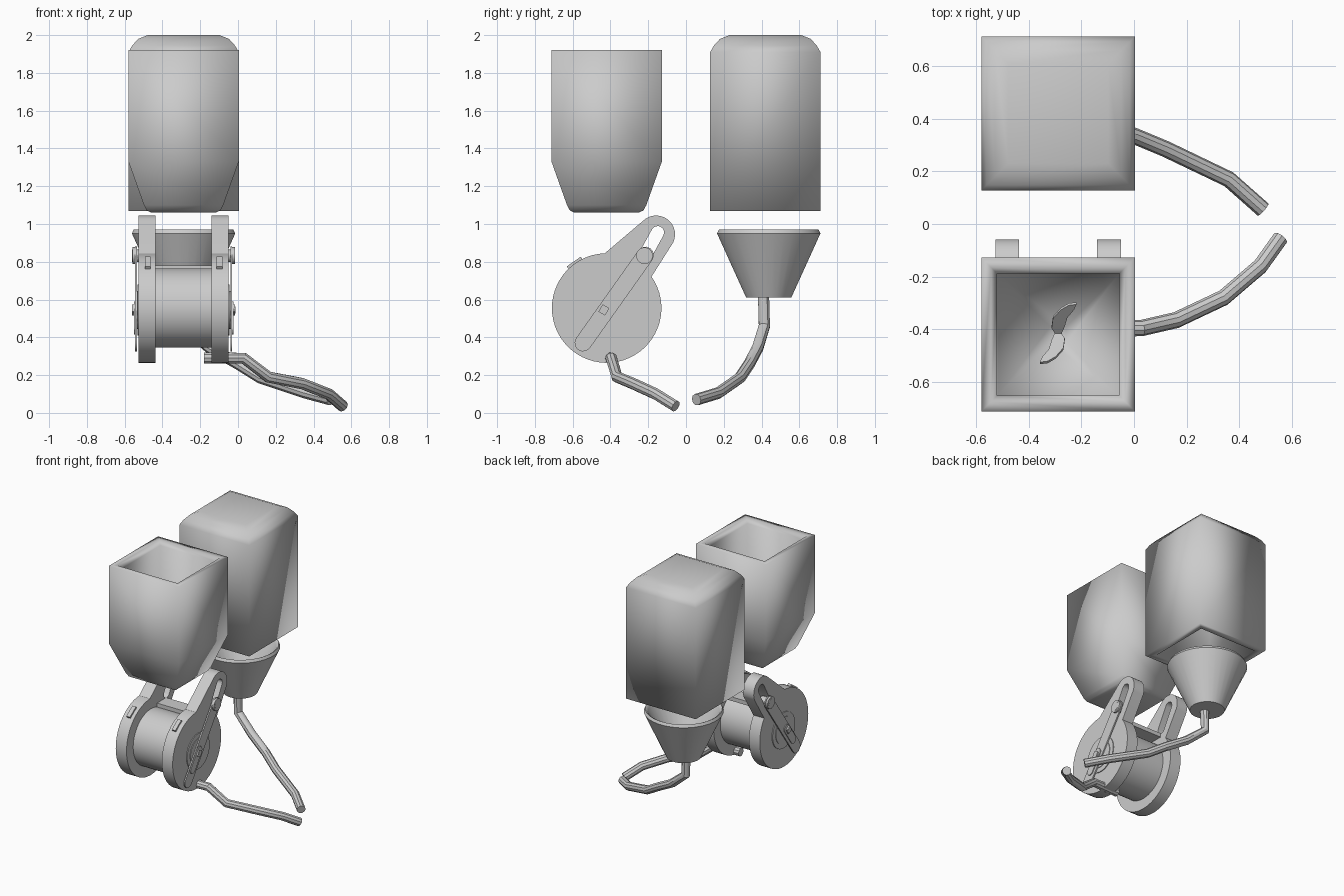
import bpy, bmesh, math
from mathutils import Vector

if "Cube" in bpy.data.objects:
    bpy.data.objects.remove(bpy.data.objects["Cube"])

CX = -0.288            # shared centre line of all machine parts
DY, DZ = -0.42, 0.555  # drum axis


def finish(ob, angle=35):
    bpy.ops.object.select_all(action='DESELECT')
    ob.select_set(True)
    bpy.context.view_layer.objects.active = ob
    if angle is None:
        bpy.ops.object.shade_smooth()
    else:
        bpy.ops.object.shade_smooth_by_angle(angle=math.radians(angle))
    return ob


def loft(name, rings, n, cx, cy, angle=35):
    """Stack of (radius or half width, z) rings, capped at both ends."""
    bm = bmesh.new()
    k = math.sqrt(2) if n == 4 else 1
    loops = []
    for r, z in rings:
        loops.append([bm.verts.new((cx + r * k * math.cos(math.tau * (i + .5) / n),
                                    cy + r * k * math.sin(math.tau * (i + .5) / n), z))
                      for i in range(n)])
    for a, b in zip(loops, loops[1:]):
        for i in range(n):
            bm.faces.new((a[i], a[(i + 1) % n], b[(i + 1) % n], b[i]))
    bm.faces.new(loops[0])
    bm.faces.new(loops[-1])
    bmesh.ops.recalc_face_normals(bm, faces=bm.faces)
    me = bpy.data.meshes.new(name)
    bm.to_mesh(me)
    bm.free()
    ob = bpy.data.objects.new(name, me)
    bpy.context.collection.objects.link(ob)
    return finish(ob, angle)


def curve_object(name, splines, flat=False, depth=0, bevel=0):
    cu = bpy.data.curves.new(name, 'CURVE')
    cu.dimensions = '2D' if flat else '3D'
    if flat:
        cu.fill_mode = 'BOTH'
    cu.extrude, cu.bevel_depth = depth, bevel
    cu.bevel_resolution = 3
    cu.use_fill_caps = True
    for pts in splines:
        sp = cu.splines.new('POLY')
        sp.points.add(len(pts) - 1)
        for p, co in zip(sp.points, pts):
            p.co = (*co, 0, 1) if flat else (*co, 1)
        sp.use_cyclic_u = flat
    ob = bpy.data.objects.new(name, cu)
    bpy.context.collection.objects.link(ob)
    return ob


def to_mesh(ob):
    bpy.ops.object.select_all(action='DESELECT')
    ob.select_set(True)
    bpy.context.view_layer.objects.active = ob
    bpy.ops.object.convert(target='MESH')
    return finish(bpy.context.object)


def plate(name, loops, x, thick):
    """Flat y-z outline (with holes) extruded along x."""
    ob = curve_object(name, loops, flat=True, depth=thick / 2)
    ob.rotation_euler = (math.pi / 2, 0, math.pi / 2)
    ob.location.x = x
    return to_mesh(ob)


def arc(cy, cz, r, a0, a1, n):
    return [(cy + r * math.cos(math.radians(a0 + (a1 - a0) * i / n)),
             cz + r * math.sin(math.radians(a0 + (a1 - a0) * i / n))) for i in range(n + 1)]


def capsule(p, q, r, n=8):
    a = math.degrees(math.atan2(q[1] - p[1], q[0] - p[0]))
    return arc(*q, r, a - 90, a + 90, n) + arc(*p, r, a + 90, a + 270, n)


def x_cyl(name, x, y, z, r, length, n=32):
    bpy.ops.mesh.primitive_cylinder_add(vertices=n, radius=r, depth=length,
                                        location=(x, y, z), rotation=(0, math.pi / 2, 0))
    bpy.context.object.name = name
    return finish(bpy.context.object)


def box(name, loc, size, rx=0):
    bpy.ops.mesh.primitive_cube_add(size=1, location=loc, rotation=(rx, 0, 0))
    ob = bpy.context.object
    ob.name, ob.scale = name, size
    return ob


# rear hood, open underneath
loft("rear_hood", [(.19, 1.94), (.24, 1.88), (.24, 1.07), (.292, 1.07), (.292, 1.91),
                   (.272, 1.945), (.24, 1.98), (.19, 2.0)], 4, CX, .42, None)

# front hopper, open on top with a pyramid floor
loft("front_hopper", [(.03, 1.12), (.23, 1.36), (.232, 1.89), (.255, 1.92), (.292, 1.92),
                      (.292, 1.33), (.21, 1.10), (.195, 1.072), (.17, 1.06)], 4, CX, -.42, None)

# two curved mixing blades at the hopper floor
for s in (1, -1):
    left = [(-.01, 0), (-.025, .03), (-.02, .08), (.01, .125), (.04, .148)]
    right = [(.07, .153), (.06, .125), (.035, .085), (.025, .04), (.012, 0)]
    ob = curve_object("mixing_blade", [[(s * x, s * y) for x, y in left + right]],
                      flat=True, depth=.006)
    ob.location = (CX, -.415, 1.18)
    ob.rotation_euler = (s * math.radians(42), 0, 0)
    to_mesh(ob)

# round funnel under the hood
loft("funnel", [(.09, .64), (.245, .95), (.255, .965), (.265, .97), (.275, .95),
                (.12, .61)], 32, CX, .438)

# outlet tubes
rear = [(CX, .41, .64), (CX, .415, .46), (-.15, .38, .345), (0, .335, .26),
        (.12, .285, .185), (.36, .17, .105), (.49, .055, .07)]
front = [(-.18, -.40, .29), (.03, -.395, .29), (.16, -.365, .19), (.34, -.28, .155),
         (.48, -.16, .10), (.555, -.055, .035)]
for name, path in (("rear_tube", rear), ("front_tube", front)):
    to_mesh(curve_object(name, [path], bevel=.031))

# drum and cross bar
x_cyl("drum", CX, DY, DZ, .21, .34, 48)
box("cross_bar", (CX, -.29, .765), (.32, .11, .03))

# slotted side discs with their levers, pins and tabs
outline = arc(DY, DZ, .29, 92, 395, 48) + arc(-.158, .945, .10, -25, 135, 14)
slot = capsule((-.23, .81), (-.15, .955), .034)
for s in (1, -1):
    plate("side_disc", [outline, slot], CX + s * .193, .09)
    x_cyl("hub_outer", CX + s * .240, DY + .01, DZ - .01, .135, .008)
    x_cyl("hub_inner", CX + s * .243, DY + .01, DZ - .01, .10, .010)
    plate("lever", [capsule((-.545, .37), (-.215, .835), .045, 6)], CX + s * .252, .01)
    plate("crank", [capsule((-.50, .445), (-.42, .56), .03, 6)], CX + s * .259, .008)
    x_cyl("lever_pin", CX + s * .232, -.22, .832, .032, .08, 12)
    x_cyl("lever_pin_head", CX + s * .262, -.22, .832, .045, .018, 12)
    box("crank_pin", (CX + s * .255, -.435, .545), (.035, .04, .045), math.radians(-30))
    x_cyl("crank_pin_tip", CX + s * .268, -.43, .545, .018, .012, 12)
    box("disc_tab", (CX + s * .19, -.588, .792), (.03, .09, .022), math.radians(35))
